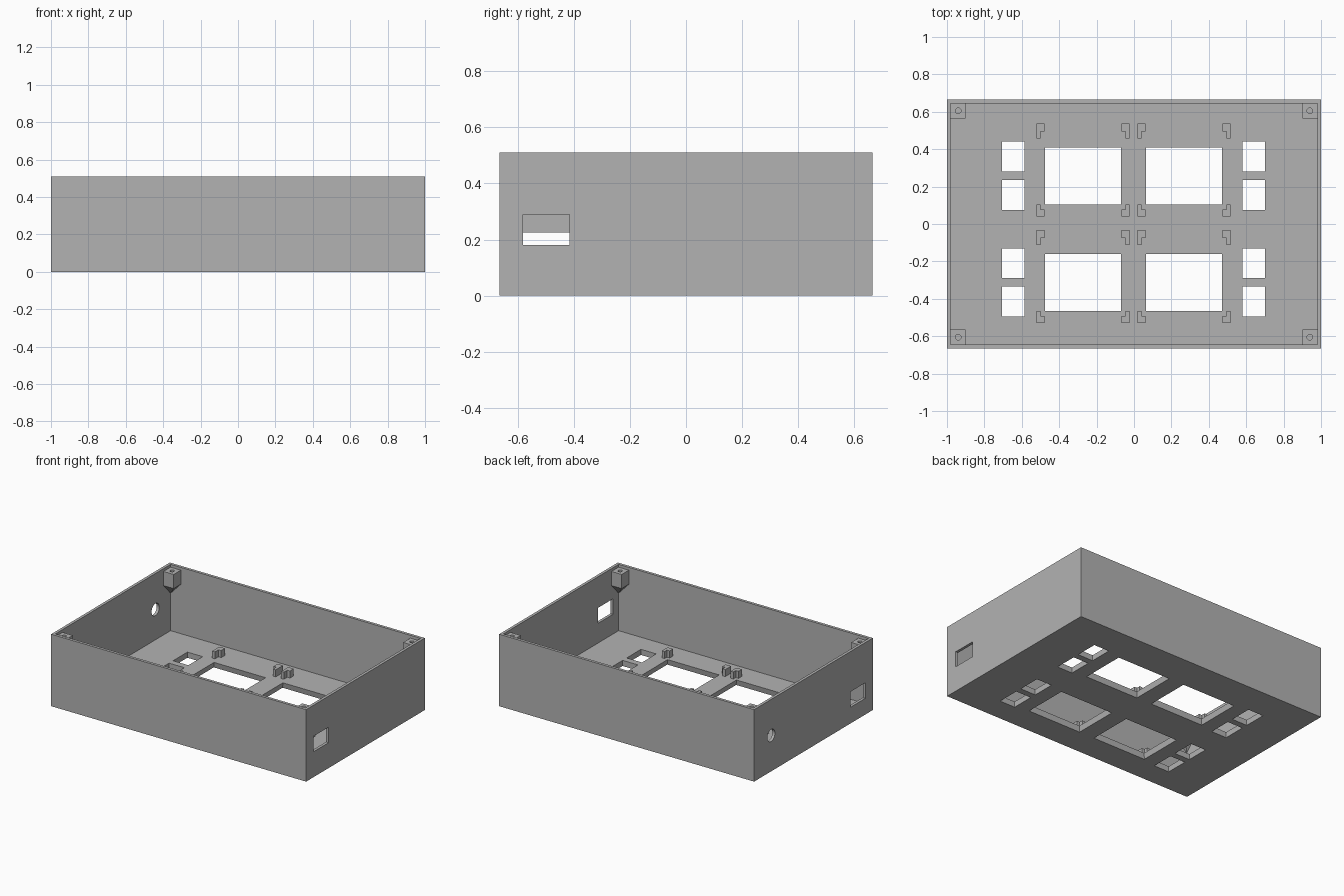
import bpy, bmesh
from mathutils import Matrix, Vector

cube = bpy.data.objects.get("Cube")
if cube:
    bpy.data.objects.remove(cube, do_unlink=True)

HX, HY, HEIGHT = 1.0, 0.665, 0.51
WALL, FLOOR = 0.02, 0.04
IX, IY = HX - WALL, HY - WALL

grey = bpy.data.materials.new("plain grey plastic")
grey.use_nodes = True
grey.diffuse_color = (0.45, 0.45, 0.45, 1)
grey.node_tree.nodes["Principled BSDF"].inputs["Base Color"].default_value = (0.45, 0.45, 0.45, 1)


def finish(name, bm):
    bmesh.ops.recalc_face_normals(bm, faces=bm.faces)
    mesh = bpy.data.meshes.new(name)
    bm.to_mesh(mesh)
    bm.free()
    obj = bpy.data.objects.new(name, mesh)
    bpy.context.collection.objects.link(obj)
    mesh.materials.append(grey)
    return obj


def hull(name, points):
    bm = bmesh.new()
    for p in points:
        bm.verts.new(p)
    bmesh.ops.convex_hull(bm, input=bm.verts)
    bmesh.ops.dissolve_limit(bm, angle_limit=0.01, verts=bm.verts, edges=bm.edges)
    return finish(name, bm)


def box(name, x, y, z, flare=0.0):
    """Box from three ranges; flare widens its bottom and narrows its top."""
    pts = []
    for zz, f in ((z[0], flare), (z[1], -flare)):
        for xx in (x[0] - f, x[1] + f):
            for yy in (y[0] - f, y[1] + f):
                pts.append((xx, yy, zz))
    return hull(name, pts)


def cylinder(name, centre, radius, depth, sides, axis="Z"):
    bm = bmesh.new()
    turn = Matrix.Rotation(1.5707963, 4, "Y") if axis == "X" else Matrix()
    bmesh.ops.create_cone(bm, cap_ends=True, segments=sides, radius1=radius, radius2=radius,
                          depth=depth, matrix=Matrix.Translation(Vector(centre)) @ turn)
    return finish(name, bm)


def cut(obj, cutter):
    """Subtract a cutter, bake the result and remove the cutter."""
    cutter.hide_render = True
    mod = obj.modifiers.new("cut", "BOOLEAN")
    mod.operation, mod.solver, mod.object = "DIFFERENCE", "EXACT", cutter
    deps = bpy.context.evaluated_depsgraph_get()
    mesh = bpy.data.meshes.new_from_object(obj.evaluated_get(deps))
    obj.modifiers.clear()
    obj.data = mesh
    bpy.data.objects.remove(cutter, do_unlink=True)


# Open-topped case
case = box("case", (-HX, HX), (-HY, HY), (0, HEIGHT))
cut(case, box("cavity_cutter", (-IX, IX), (-IY, IY), (FLOOR, HEIGHT + 0.1)))

# Four display windows, flaring toward the outside
ROWS = (0.0, -0.57)
COLUMNS = (0.0, 0.54)
for dy in ROWS:
    for dx in COLUMNS:
        cut(case, box("window_cutter", (-0.475 + dx, -0.07 + dx), (0.105 + dy, 0.41 + dy),
                      (-FLOOR, 3 * FLOOR), 0.015))

# Button openings beside the windows
for dy in ROWS:
    for y in ((0.28, 0.44), (0.075, 0.235)):
        for x in ((-0.705, -0.585), (0.58, 0.70)):
            cut(case, box("button_cutter", x, (y[0] + dy, y[1] + dy), (-0.05, 0.1)))

# Side wall openings
cut(case, box("right_port_cutter", (0.9, 1.1), (-0.58, -0.415), (0.18, 0.29)))
cut(case, box("left_port_cutter", (-1.1, -0.9), (-0.58, -0.415), (0.115, 0.225)))
cut(case, cylinder("cable_cutter", (-1, 0.475, 0.255), 0.043, 0.2, 32, "X"))

# Corner screw posts, tapering into the corners
for sx, side in ((-1, "right"), (1, "left")):
    for sy, end in ((-1, "front"), (1, "back")):
        xs = (sx * (IX + 0.005), sx * (IX - 0.08))
        ys = (sy * (IY + 0.005), sy * (IY - 0.08))
        pts = [(x, y, z) for x in xs for y in ys for z in (0.39, 0.49)]
        pts.append((xs[0], ys[0], 0.30))
        post = hull(f"{end}_{side}_screw_post", pts)
        cut(post, cylinder("screw_cutter", (sx * 0.94, sy * 0.605, 0.47), 0.015, 0.14, 16))


# L-shaped board clips around each window
def clip(name, x_out, x_in, y_tip, y_step, y_end):
    x_mid = (x_out + x_in) / 2
    outline = [(x_out, y_tip), (x_mid, y_tip), (x_mid, y_step),
               (x_in, y_step), (x_in, y_end), (x_out, y_end)]
    bm = bmesh.new()
    face = bm.faces.new([bm.verts.new((x, y, FLOOR - 0.002)) for x, y in outline])
    top = bmesh.ops.extrude_face_region(bm, geom=[face])["geom"]
    bmesh.ops.translate(bm, vec=(0, 0, 0.052),
                        verts=[v for v in top if isinstance(v, bmesh.types.BMVert)])
    finish(name, bm)


for row, dy in zip(("back", "front"), ROWS):
    for col, dx in zip(("right", "left"), COLUMNS):
        for edge, x_out, x_in in (("outer", -0.522, -0.479), ("inner", -0.024, -0.067)):
            clip(f"{row}_{col}_upper_{edge}_clip", x_out + dx, x_in + dx,
                 0.457 + dy, 0.495 + dy, 0.537 + dy)
            clip(f"{row}_{col}_lower_{edge}_clip", x_out + dx, x_in + dx,
                 0.104 + dy, 0.077 + dy, 0.04 + dy)
